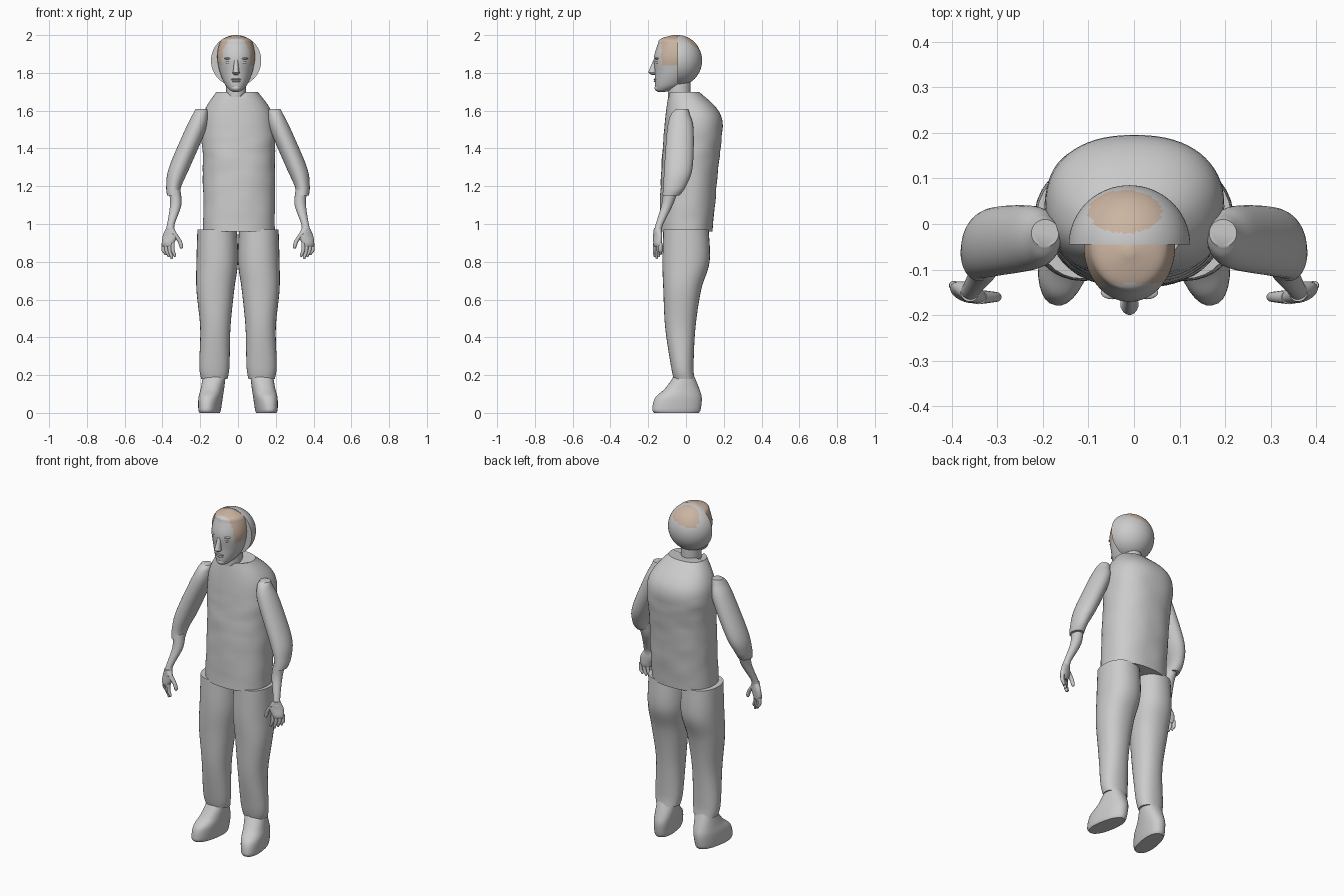
import bpy, bmesh, math
from mathutils import Vector, Matrix, noise

cube = bpy.data.objects.get("Cube")
if cube:
    bpy.data.objects.remove(cube, do_unlink=True)


def material(name, rgb):
    m = bpy.data.materials.new(name)
    m.use_nodes = True
    m.diffuse_color = (*rgb, 1)
    m.node_tree.nodes["Principled BSDF"].inputs["Base Color"].default_value = (*rgb, 1)
    return m


GREY = material("plain grey", (.6, .6, .6))
TAN = material("hair tan", (.6, .46, .36))
MID = -.01  # sideways centre of the head


def finish(name, bm, tan_rule=None):
    """Turn a bmesh into a smooth object, tan where the rule says so."""
    bmesh.ops.recalc_face_normals(bm, faces=bm.faces)
    if tan_rule:
        for face in bm.faces:
            face.material_index = int(tan_rule(face.calc_center_median()))
    mesh = bpy.data.meshes.new(name)
    bm.to_mesh(mesh)
    bm.free()
    mesh.materials.append(GREY)
    mesh.materials.append(TAN)
    ob = bpy.data.objects.new(name, mesh)
    bpy.context.collection.objects.link(ob)
    bpy.ops.object.select_all(action='DESELECT')
    ob.select_set(True)
    bpy.context.view_layer.objects.active = ob
    bpy.ops.object.shade_smooth_by_angle(angle=math.radians(40))


def spline(points, steps):
    """Catmull-Rom interpolation of ring parameters."""
    pts = [points[0], *points, points[-1]]
    out = []
    for a, b, c, d in zip(pts, pts[1:], pts[2:], pts[3:]):
        for i in range(steps):
            t = i / steps
            out.append(b + (c - a) * t / 2 + (a - b * 2.5 + c * 2 - d / 2) * t ** 2
                       + (b * 3 - a - c * 3 + d) * t ** 3 / 2)
    return out + [points[-1]]


def loft(name, z, x, y, width, depth, side=1, power=2, yaw=0, segments=32, steps=6,
         tan_rule=None, tweak=None):
    """Skin smooth horizontal rings; a single number stays the same on every ring."""
    columns = [c if isinstance(c, tuple) else (c,) * len(z) for c in (z, x, y, width, depth)]
    turn = Matrix.Rotation(yaw, 3, 'Z')
    bm = bmesh.new()
    loops = []
    for height, cx, cy, rx, ry in spline([Vector(row) for row in zip(*columns)], steps):
        loop = []
        for k in range(segments):
            angle = math.tau * k / segments
            c, s = math.cos(angle), math.sin(angle)
            p = turn @ Vector((rx * math.copysign(abs(c) ** (2 / power), c),
                               ry * math.copysign(abs(s) ** (2 / power), s), 0))
            loop.append(bm.verts.new((side * (cx + p.x), cy + p.y, height)))
        loops.append(loop)
    for low, high in zip(loops, loops[1:]):
        for k in range(segments):
            bm.faces.new((low[k - 1], low[k], high[k], high[k - 1]))
    bm.faces.new(loops[0])
    bm.faces.new(loops[-1])
    if tweak:
        for vert in bm.verts:
            tweak(vert)
    finish(name, bm, tan_rule)


def ellipsoid(name, centre, radii):
    bm = bmesh.new()
    bmesh.ops.create_uvsphere(bm, u_segments=20, v_segments=12, radius=1,
                              matrix=Matrix.Translation(centre) @ Matrix.Diagonal((*radii, 1)))
    finish(name, bm)


# Tunic with sloping shoulders, faint cloth wrinkles and a notch at the throat
def cloth(vert):
    x, y, z = vert.co
    if 1 < z < 1.5:
        outward = Vector((x, y, 0)).normalized()
        vert.co += outward * noise.noise(Vector((x * 9, y * 9, z * 20))) * .005
    if z > 1.68 and y < -.05:
        vert.co.z -= .05 * max(0, 1 - abs(x - MID) / .05)


loft("tunic", z=(.96, 1.3, 1.56, 1.7), x=(.005, .005, 0, -.005), y=(0, .02, .04, -.01),
     width=(.19, .19, .19, .11), depth=(.14, .15, .15, .08),
     power=2.3, segments=64, steps=10, tweak=cloth)

# Limbs, mirrored left and right
for side, label in ((1, "left"), (-1, "right")):
    loft(label + "_trouser_leg", z=(.18, .25, .45, .65, .8, .97),
         x=(.125, .125, .12, .12, .11, .11), y=(-.01, -.02, -.03, -.02, 0, 0),
         width=(.07, .08, .08, .1, .11, .105), depth=(.055, .06, .08, .1, .125, .12),
         side=side, power=2.2)
    loft(label + "_shoe", z=(0, .02, .08, .13, .2), x=(.15, .15, .145, .135, .125),
         y=(-.05, -.05, -.04, -.02, -.01), width=(.05, .055, .06, .06, .06),
         depth=(.12, .13, .125, .09, .05), side=side, power=2.3, yaw=.17)
    loft(label + "_sleeve", z=(1.15, 1.2, 1.3, 1.5, 1.58, 1.61), x=(.34, .34, .31, .225, .2, .195),
         y=(-.08, -.06, -.04, -.03, -.03, -.02), width=(.035, .04, .055, .055, .04, .03),
         depth=(.045, .06, .075, .07, .05, .03), side=side)
    loft(label + "_forearm", z=(.96, 1, 1.1, 1.18), x=(.36, .355, .33, .335),
         y=(-.15, -.14, -.1, -.08), width=(.025, .02, .03, .03), depth=(.02, .02, .03, .04),
         side=side)
    loft(label + "_palm", z=(.88, .9, .94, .98), x=(.37, .37, .36, .36), y=-.15,
         width=(.03, .035, .04, .02), depth=(.015, .02, .02, .02), side=side, yaw=.4)
    for i, finger in enumerate(("index", "middle", "ring", "little")):
        x, y = .345 + i / 60, -.165 + i / 100
        tip = .815 + abs(i - 1) / 100
        loft(f"{label}_{finger}_finger", z=(tip, tip + .01, .86, .9),
             x=(x - .01, x - .01, x, x), y=y, width=(.004, .008, .01, .01),
             depth=(.004, .008, .01, .01), side=side, segments=12, steps=3)
    loft(label + "_thumb", z=(.87, .88, .91, .95), x=(.3, .3, .31, .34), y=-.16,
         width=(.005, .01, .012, .017), depth=(.005, .01, .012, .016),
         side=side, segments=12, steps=3)

# Neck and head; the scalp in front of the shell is hair coloured
loft("neck", z=(1.6, 1.78), x=MID, y=-.035, width=.053, depth=.06)
loft("head", z=(1.7, 1.71, 1.74, 1.8, 1.88, 1.95, 1.98, 2), x=MID,
     y=(-.13, -.115, -.085, -.06, -.05, -.05, -.06, -.06),
     width=(.015, .035, .06, .085, .1, .09, .07, .01),
     depth=(.02, .045, .08, .105, .12, .1, .075, .01),
     segments=64, steps=8, tan_rule=lambda c: c.z > 1.835 and c.y > -.13)

# Face features
loft("nose", z=(1.79, 1.8, 1.81, 1.87), x=MID, y=(-.17, -.175, -.175, -.16),
     width=(.01, .02, .016, .01), depth=(.012, .022, .022, .012), segments=20)
ellipsoid("upper_lip", (MID, -.16, 1.766), (.027, .011, .005))
ellipsoid("lower_lip", (MID, -.16, 1.756), (.023, .011, .006))
ellipsoid("chin", (MID, -.147, 1.72), (.026, .02, .018))
for side, label in ((1, "left"), (-1, "right")):
    x = MID + side * .038
    ellipsoid(label + "_eye", (x, -.149, 1.855), (.017, .013, .009))
    ellipsoid(label + "_brow", (x, -.15, 1.876), (.025, .015, .006))

# Half shell covering the back of the head, with a hair patch near the crown
centre = Vector((MID, -.045, 1.865))
bm = bmesh.new()
bmesh.ops.create_uvsphere(bm, u_segments=72, v_segments=48, radius=1,
                          matrix=Matrix.Translation(centre) @ Matrix.Diagonal((.133, .13, .135, 1)))
bmesh.ops.bisect_plane(bm, geom=bm.verts[:] + bm.edges[:] + bm.faces[:], dist=.0001,
                       plane_co=centre, plane_no=(0, -1, 0), clear_outer=True)
bmesh.ops.holes_fill(bm, edges=[e for e in bm.edges if e.is_boundary])


def crown_patch(c):
    return c.z > centre.z and math.hypot((c.x + .02) / .08, (c.y - .027) / .047) < 1


finish("head_shell", bm, crown_patch)
